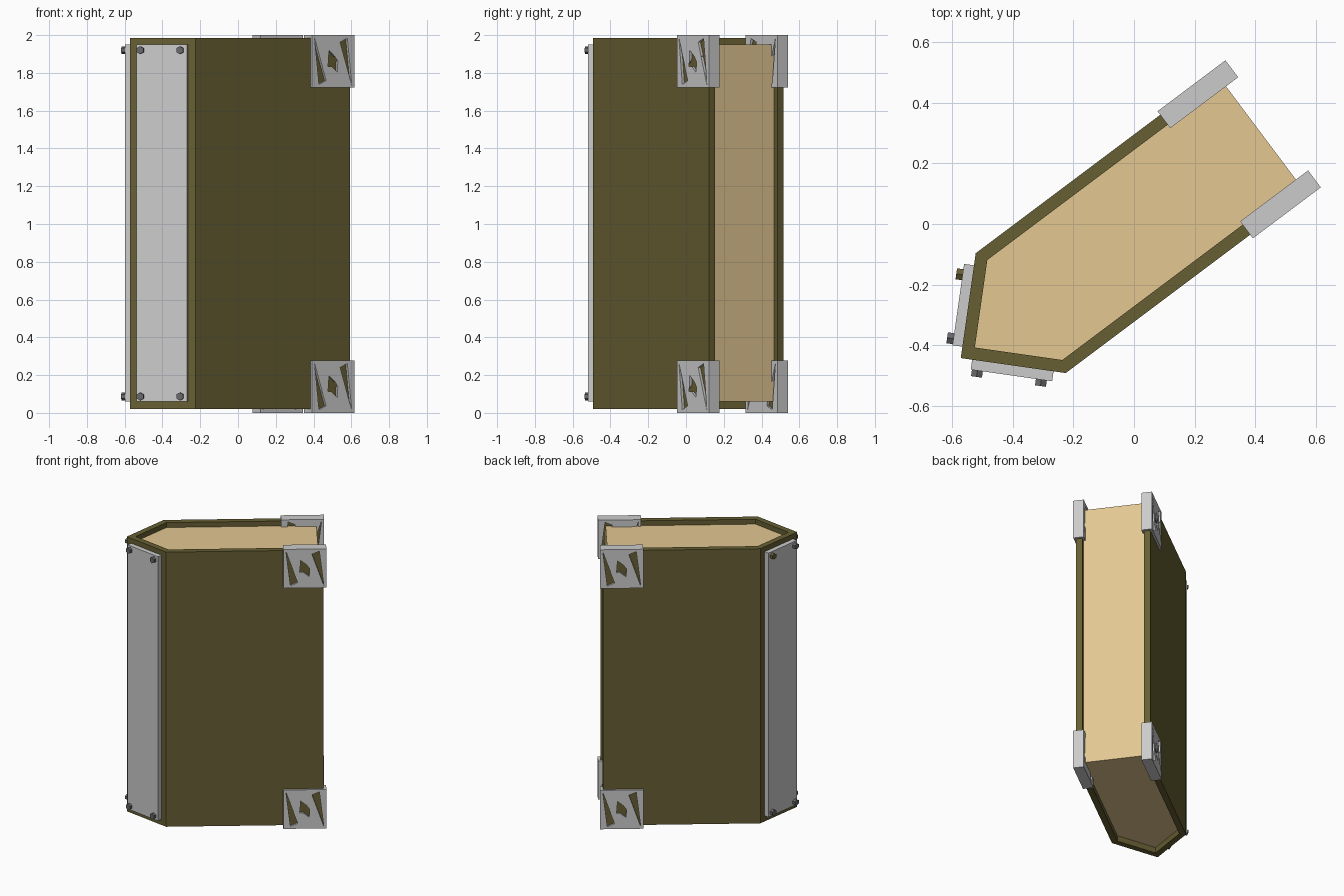
import bpy, bmesh, math
from mathutils import Matrix, Vector

if "Cube" in bpy.data.objects:
    bpy.data.objects.remove(bpy.data.objects["Cube"])

# Local frame: u runs along the long walls, v across; turned 36.87 degrees in plan
ANG = math.atan2(0.6, 0.8)
FRAME = Matrix.Rotation(ANG, 4, 'Z') @ Matrix.Translation((0, -0.011, 0))


def material(name, rgb):
    m = bpy.data.materials.new(name)
    m.diffuse_color = (*rgb, 1)
    m.use_nodes = True
    m.node_tree.nodes["Principled BSDF"].inputs["Base Color"].default_value = m.diffuse_color
    return m


OLIVE = material("olive", (0.133, 0.113, 0.033))
WOOD = material("pale_wood", (0.77, 0.57, 0.285))
DARK = material("dark_metal", (0.14, 0.14, 0.15))


def finish(name, bm, mat=None):
    bmesh.ops.recalc_face_normals(bm, faces=bm.faces[:])
    me = bpy.data.meshes.new(name)
    bm.to_mesh(me)
    bm.free()
    ob = bpy.data.objects.new(name, me)
    bpy.context.collection.objects.link(ob)
    if mat:
        me.materials.append(mat)
    return ob


def prism(name, pts, z0, z1, mat=None):
    """Plan outline in (u, v) raised from z0 to z1."""
    bm = bmesh.new()
    face = bm.faces.new([bm.verts.new((u, v, z0)) for u, v in pts])
    ext = bmesh.ops.extrude_face_region(bm, geom=[face])
    verts = [g for g in ext["geom"] if isinstance(g, bmesh.types.BMVert)]
    bmesh.ops.translate(bm, verts=verts, vec=(0, 0, z1 - z0))
    bm.transform(FRAME)
    return finish(name, bm, mat)


def outline(end, half, shoulder):
    """Open-ended plan with a 90 degree point."""
    return [(end, half), (shoulder, half), (shoulder - half, 0),
            (shoulder, -half), (end, -half)]


# Shell wall and the recessed core
outer = outline(0.547, 0.247, -0.475)
inner = outline(0.547, 0.206, -0.458)
prism("outer_shell", outer + inner[::-1], 0.02, 1.985, OLIVE)
prism("wood_core", outline(0.515, 0.206, -0.458), 0.06, 1.95, WOOD)

# Plates with hex bolts on the two pointed faces
TIP = Vector((-0.722, 0, 0))
R = math.sqrt(0.5)
for side, k in (("front", -1), ("left", 1)):
    along, out = Vector((R, k * R, 0)), Vector((-R, k * R, 0))
    corners = [TIP + along * d + out * h for d, h in
               ((0.038, -0.002), (0.309, -0.002), (0.309, 0.033), (0.038, 0.033))]
    prism(side + "_plate", [c.xy for c in corners], 0.06, 1.95)
    for level, z in (("lower", 0.087), ("upper", 1.92)):
        for place, d in (("tip", 0.06), ("shoulder", 0.273)):
            pos = TIP + along * d + out * 0.038 + Vector((0, 0, z))
            bm = bmesh.new()
            bmesh.ops.create_cone(bm, cap_ends=True, segments=6,
                                  radius1=0.021, radius2=0.021, depth=0.032)
            turn = out.to_track_quat('Z', 'Y').to_matrix().to_4x4()
            bm.transform(FRAME @ Matrix.Translation(pos) @ turn)
            odd = (side, level, place) == ("left", "upper", "shoulder")
            finish(f"{side}_{level}_{place}_bolt", bm, OLIVE if odd else DARK)

# Pierced brackets clamped around the open ends of the walls
WEDGE = [(-0.88, 0.9), (-0.67, -0.88), (-0.33, -0.73)]
STAR = [(-0.2, 0.42), (0.08, 0.19), (0.52, 0.2), (0.22, -0.01),
        (0.2, -0.42), (-0.08, -0.19), (-0.52, -0.2), (-0.22, 0.01)]
LOOPS = [[(-1, -1), (1, -1), (1, 1), (-1, 1)], WEDGE,
         [(-a, -b) for a, b in WEDGE], STAR]


def bracket(name, k, z):
    cu = bpy.data.curves.new(name, 'CURVE')
    cu.dimensions, cu.fill_mode, cu.extrude = '2D', 'BOTH', 0.035
    for loop in LOOPS:
        sp = cu.splines.new('POLY')
        sp.points.add(len(loop) - 1)
        for p, (a, b) in zip(sp.points, loop):
            p.co = (a * 0.14, b * 0.139, 0, 1)
        sp.use_cyclic_u = True
    ob = bpy.data.objects.new(name, cu)
    bpy.context.collection.objects.link(ob)
    ob.matrix_world = (FRAME @ Matrix.Translation((0.425, k * 0.227, z))
                       @ Matrix.Rotation(math.pi if k > 0 else 0, 4, 'Z')
                       @ Matrix.Rotation(math.pi / 2, 4, 'X'))
    bpy.ops.object.select_all(action='DESELECT')
    ob.select_set(True)
    bpy.context.view_layer.objects.active = ob
    bpy.ops.object.convert(target='MESH')
    bpy.ops.object.shade_flat()


for side, k in (("front", -1), ("back", 1)):
    for level, z in (("lower", 0.139), ("upper", 1.861)):
        bracket(f"{side}_{level}_bracket", k, z)
